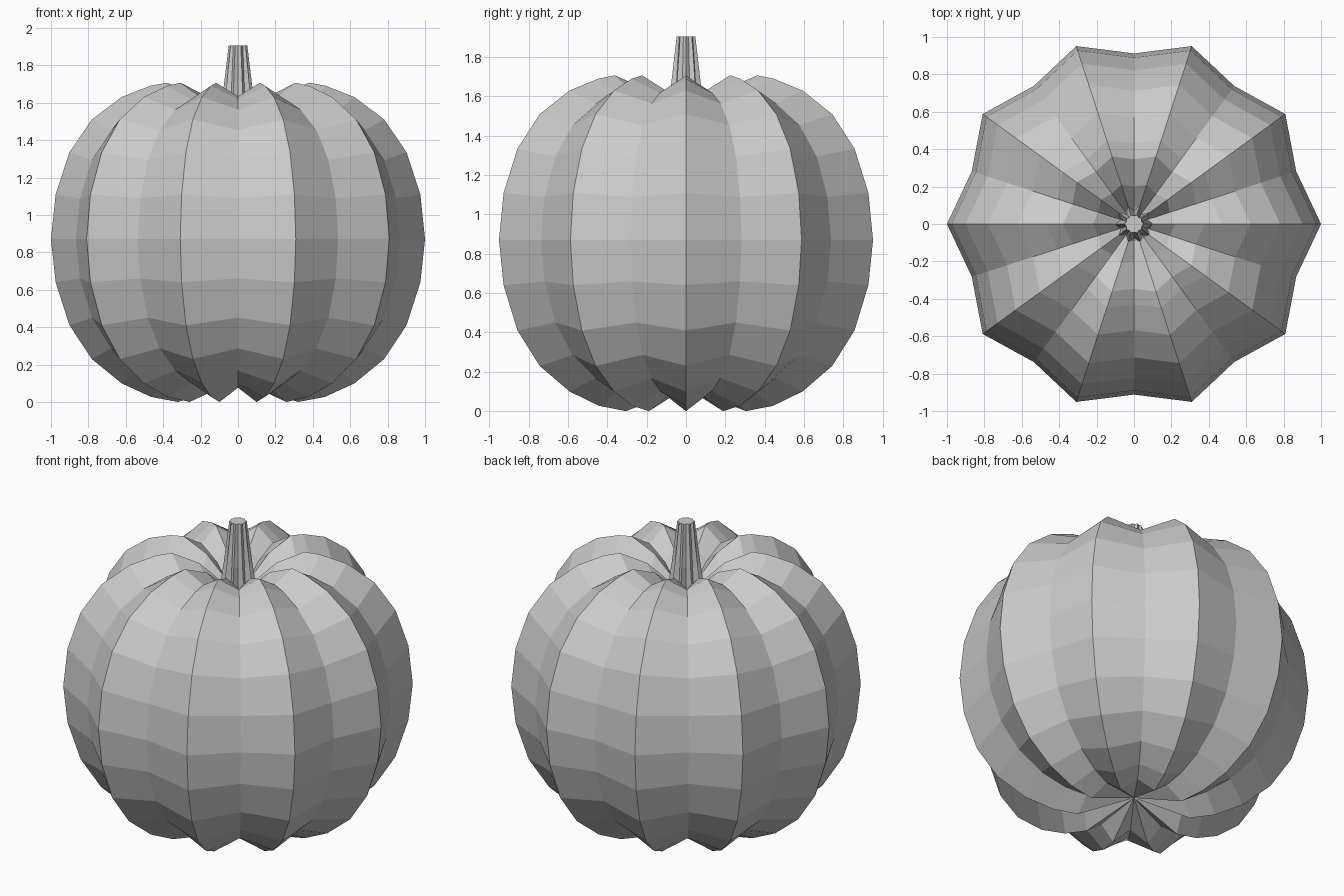
import bpy, bmesh
from math import cos, sin, pi

if "Cube" in bpy.data.objects:
    bpy.data.objects.remove(bpy.data.objects["Cube"])

SEG = 20          # ten ridges alternating with ten valleys
MID = 0.87        # height of the pumpkin's centre


def fluted(name, rings, bottom_pole=None, top_pole=None):
    """Loft rings of (ridge r, ridge z, valley r, valley z) and close the ends."""
    bm = bmesh.new()
    loops = []
    for rr, rz, vr, vz in rings:
        loop = []
        for i in range(SEG):
            r, z = (vr, vz) if i % 2 else (rr, rz)
            a = 2 * pi * i / SEG
            loop.append(bm.verts.new((r * cos(a), r * sin(a), z)))
        loops.append(loop)
    for lo, hi in zip(loops, loops[1:]):
        for i in range(SEG):
            j = (i + 1) % SEG
            bm.faces.new((lo[i], lo[j], hi[j], hi[i]))
    for loop, pole in ((loops[0], bottom_pole), (loops[-1], top_pole)):
        if pole is None:
            bm.faces.new(loop)
        else:
            tip = bm.verts.new((0, 0, pole))
            for i in range(SEG):
                bm.faces.new((loop[i], loop[(i + 1) % SEG], tip))
    bmesh.ops.recalc_face_normals(bm, faces=bm.faces)
    mesh = bpy.data.meshes.new(name)
    bm.to_mesh(mesh)
    bm.free()
    obj = bpy.data.objects.new(name, mesh)
    bpy.context.collection.objects.link(obj)
    return obj


# Pumpkin body: ridge profile, valleys are the same profile shrunk to the centre
profile = [(0.32, 0.0), (0.465, 0.027), (0.623, 0.10), (0.782, 0.23),
           (0.901, 0.41), (0.975, 0.64), (1.0, 0.87), (0.975, 1.11),
           (0.901, 1.335), (0.782, 1.51), (0.623, 1.63), (0.47, 1.69),
           (0.38, 1.707), (0.22, 1.64), (0.10, 1.53)]
K = 0.912
body = [(r, z, r * K, MID + (z - MID) * K) for r, z in profile]
fluted("pumpkin_body", body, bottom_pole=0.12, top_pole=1.46)

# Stem: fluted star at the base tapering to a nearly round flat top
fluted("stem", [(0.11, 1.45, 0.075, 1.45),
                (0.082, 1.64, 0.062, 1.64),
                (0.05, 1.905, 0.043, 1.905)])
